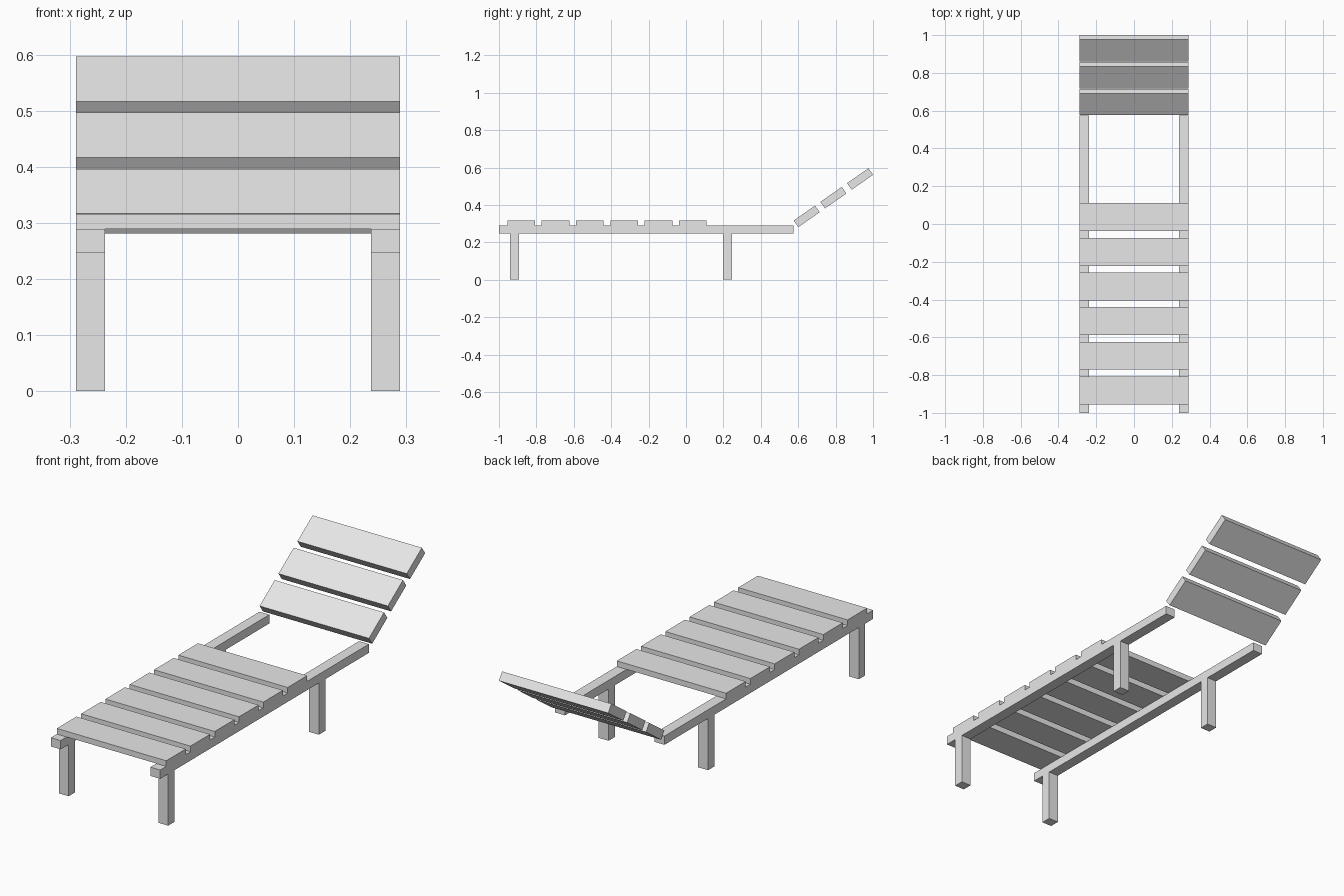
import bpy
from math import radians, sin, cos
from mathutils import Matrix

cube = bpy.data.objects.get("Cube")
if cube:
    bpy.data.objects.remove(cube, do_unlink=True)

grey = bpy.data.materials.new("plain_grey")
grey.use_nodes = True
grey.diffuse_color = (0.8, 0.8, 0.8, 1)
grey.node_tree.nodes["Principled BSDF"].inputs["Base Color"].default_value = (0.8, 0.8, 0.8, 1)


def board(name, center, size, tilt=0.0):
    """Box of a given size, tilted about x before it is placed."""
    bpy.ops.mesh.primitive_cube_add(size=1)
    ob = bpy.context.object
    ob.name = ob.data.name = name
    ob.data.transform(Matrix.Rotation(tilt, 4, "X") @ Matrix.Diagonal((*size, 1)))
    ob.location = center
    ob.data.materials.append(grey)
    return ob


WIDTH = 0.578
BEAM = 0.052
RAIL_BOTTOM, RAIL_TOP, SEAT_TOP = 0.247, 0.289, 0.316
RAIL_FRONT, RAIL_BACK = -1.0, 0.575

# Side rails and legs
for side, sx in (("left", 1), ("right", -1)):
    x = sx * (WIDTH - BEAM) / 2
    board(f"{side}_rail", (x, (RAIL_FRONT + RAIL_BACK) / 2, (RAIL_BOTTOM + RAIL_TOP) / 2),
          (BEAM, RAIL_BACK - RAIL_FRONT, RAIL_TOP - RAIL_BOTTOM))
    for end, y in (("front", -0.916), ("back", 0.222)):
        board(f"{end}_{side}_leg", (x, y, RAIL_BOTTOM / 2), (BEAM, 0.048, RAIL_BOTTOM))

# Seat slats
for i in range(6):
    board(f"seat_slat_{i + 1}", (0, -0.881 + i * 0.1834, (RAIL_TOP + SEAT_TOP) / 2),
          (WIDTH, 0.148, SEAT_TOP - RAIL_TOP))

# Tilted backrest slats
tilt = radians(35)
for i in range(3):
    d = (i - 1) * 0.1743
    board(f"backrest_slat_{i + 1}", (0, 0.788 + d * cos(tilt), 0.4387 + d * sin(tilt)),
          (WIDTH, 0.1395, 0.043), tilt)
